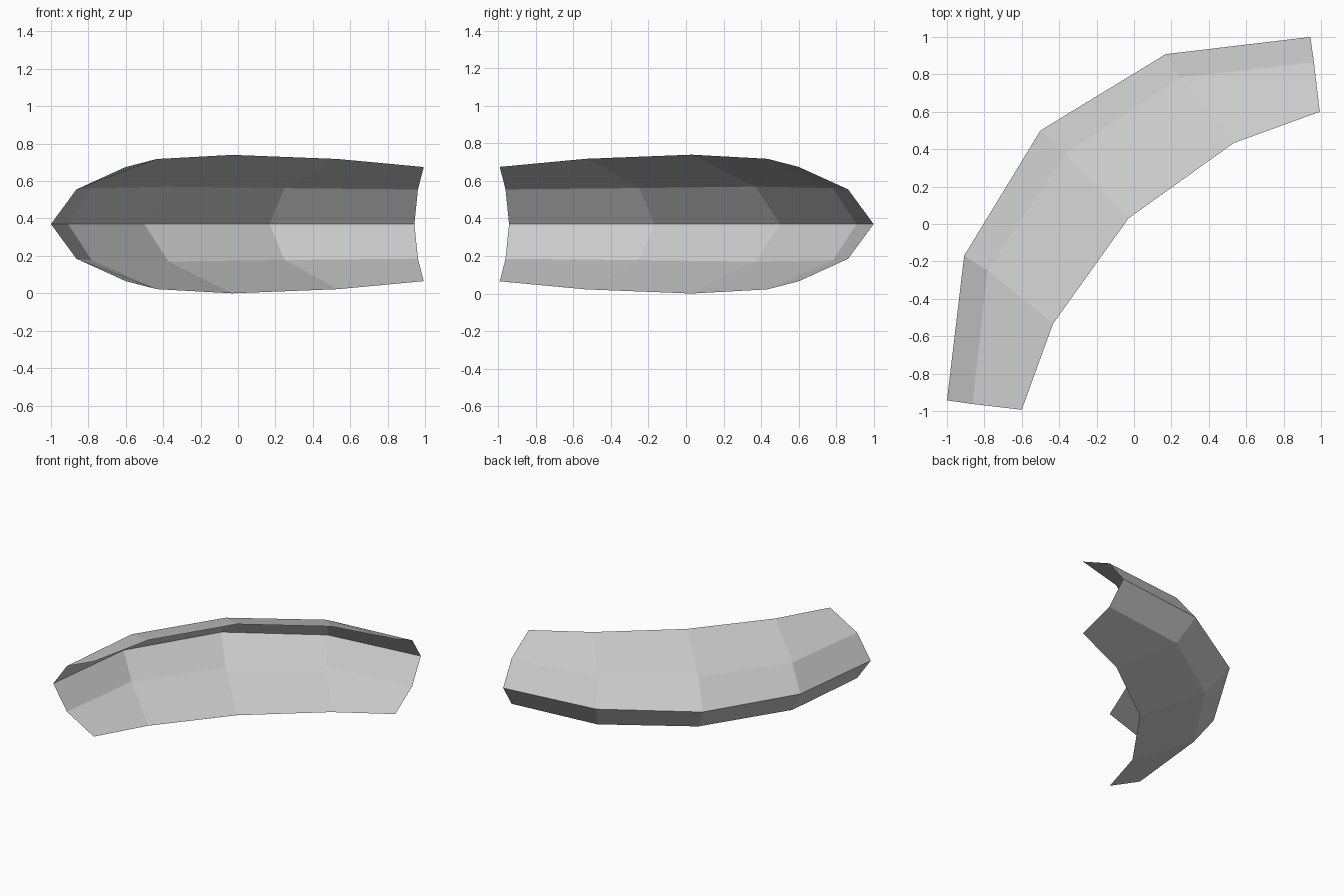
import bpy
import bmesh

cube = bpy.data.objects.get("Cube")
if cube:
    bpy.data.objects.remove(cube, do_unlink=True)

MID_HEIGHT = 0.37

# Half of each rail of the upper shell: (x, y, height above the ridge),
# from the end to the centre of the bend
outer_ridge = [(-1.0, -0.943, 0), (-0.908, -0.17, 0), (-0.5, 0.5, 0)]
shoulder = [(-0.864, -0.962, 0.185), (-0.783, -0.248, 0.192), (-0.372, 0.372, 0.2)]
inner_edge = [(-0.6, -0.993, 0.305), (-0.433, -0.533, 0.348), (-0.03, 0.03, 0.37)]


def full_rail(half):
    """Reflect a half rail across the diagonal through the bend."""
    return half + [(-y, -x, z) for x, y, z in reversed(half[:-1])]


def make_material(name, colour):
    mat = bpy.data.materials.new(name)
    mat.use_nodes = True
    mat.diffuse_color = colour
    mat.node_tree.nodes["Principled BSDF"].inputs["Base Color"].default_value = colour
    return mat


# Upper half of the open curved channel
bm = bmesh.new()
rails = [[bm.verts.new(p) for p in full_rail(half)]
         for half in (outer_ridge, shoulder, inner_edge)]
for low, high in zip(rails, rails[1:]):
    for i in range(len(low) - 1):
        bm.faces.new((low[i], high[i], high[i + 1], low[i + 1]))
bm.normal_update()
if sum(f.normal.z for f in bm.faces) < 0:
    bmesh.ops.reverse_faces(bm, faces=bm.faces[:])

mesh = bpy.data.meshes.new("curved_channel")
bm.to_mesh(mesh)
bm.free()
mesh.materials.append(make_material("light grey", (0.6, 0.6, 0.6, 1)))

channel = bpy.data.objects.new("curved_channel", mesh)
channel.location.z = MID_HEIGHT
bpy.context.collection.objects.link(channel)

# Lower half, joined along the ridge
mirror = channel.modifiers.new("lower_half", "MIRROR")
mirror.use_axis = (False, False, True)
mirror.use_clip = True
